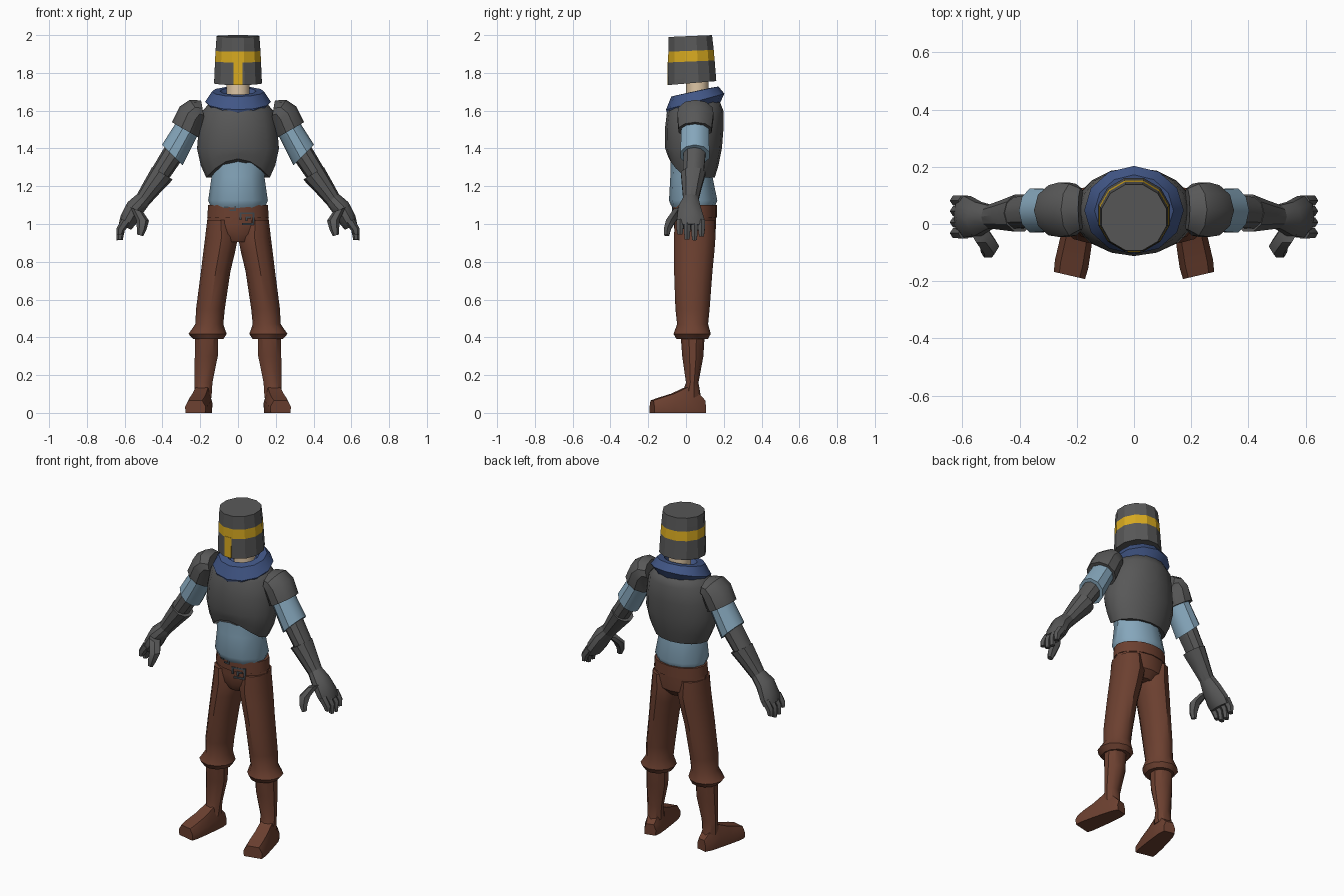
import bpy, bmesh, math
from mathutils import Vector


def mat(name, r, g, b):
    m = bpy.data.materials.new(name)
    lin = [((c / 255 + 0.055) / 1.055) ** 2.4 for c in (r, g, b)]
    m.diffuse_color = (*lin, 1)
    return m


STEEL = mat("dark steel", 88, 88, 88)
BLUE = mat("light blue cloth", 133, 166, 187)
BROWN = mat("brown leather", 108, 64, 48)
GOLD = mat("gold trim", 216, 170, 32)
NAVY = mat("navy scarf", 65, 86, 134)
SKIN = mat("skin", 222, 198, 165)
IRON = mat("buckle iron", 68, 76, 82)


def ring(w, yf, yb, zf, zb=None, cx=0, n=12, off=0.0):
    """Ellipse around z; z runs from zf at the front to zb at the back."""
    zb = zf if zb is None else zb
    c, h = (yf + yb) / 2, (yb - yf) / 2
    pts = []
    for i in range(n):
        t = 2 * math.pi * (i + off) / n
        pts.append(Vector((cx + w * math.sin(t), c - h * math.cos(t),
                           zf + (zb - zf) * (1 - math.cos(t)) / 2)))
    return pts


def limb_ring(x, y, z, deg, rp, ry, n=10):
    """Ellipse across a limb that points outward and down by deg."""
    a = math.radians(deg)
    perp = Vector((math.sin(a), 0, math.cos(a)))
    return [Vector((x, y, z)) + perp * rp * math.cos(2 * math.pi * i / n)
            + Vector((0, ry * math.sin(2 * math.pi * i / n), 0)) for i in range(n)]


def loft(name, rings, mats, mirror=False, bands=None, angle=35):
    """Skin a list of rings, cap both ends; bands gives a material per level."""
    bm = bmesh.new()
    vs = [[bm.verts.new(p) for p in r] for r in rings]
    n = len(vs[0])
    for k in range(len(vs) - 1):
        for i in range(n):
            j = (i + 1) % n
            f = bm.faces.new((vs[k][i], vs[k][j], vs[k + 1][j], vs[k + 1][i]))
            f.material_index = bands[k] if bands else 0
    bm.faces.new(vs[0])
    bm.faces.new(vs[-1])
    bmesh.ops.recalc_face_normals(bm, faces=bm.faces)
    me = bpy.data.meshes.new(name)
    bm.to_mesh(me)
    bm.free()
    for m in mats:
        me.materials.append(m)
    me.shade_smooth()
    me.set_sharp_from_angle(angle=math.radians(angle))
    ob = bpy.data.objects.new(name, me)
    bpy.context.collection.objects.link(ob)
    if mirror:
        ob.modifiers.new("Mirror", 'MIRROR')
    return ob


def limb(name, secs, m, n=10):
    return loft(name, [limb_ring(*s, n=n) for s in secs], [m], mirror=True)


# Helmet: tapered twelve-sided bucket with a gold band
loft("helmet", [ring(.131, -.100, .165, 1.735, 1.757, off=.5),
                ring(.126, -.099, .156, 1.855, 1.866, off=.5),
                ring(.123, -.098, .151, 1.912, 1.922, off=.5),
                ring(.117, -.096, .142, 1.990, 2.000, off=.5)],
     [STEEL, GOLD], bands=[0, 1, 0], angle=25)
# Vertical gold strip down the face
loft("helmet_face_strip",
     [[Vector((x, y + d, z)) for x, d in ((-.023, 0), (.023, 0), (.023, .007), (-.023, .007))]
      for y, z in ((-.099, 1.736), (-.097, 1.858))], [GOLD])

# Neck and scarf
loft("neck", [ring(.062, .0, .12, 1.60), ring(.062, .0, .12, 1.79)], [SKIN])
loft("scarf", [ring(.10, -.06, .15, 1.57, 1.62),
               ring(.132, -.092, .180, 1.557, 1.640),
               ring(.174, -.106, .203, 1.605, 1.690),
               ring(.138, -.078, .172, 1.675, 1.728),
               ring(.095, -.035, .135, 1.685, 1.722),
               ring(.075, -.010, .120, 1.655, 1.690)], [NAVY], angle=28)

# Breastplate with an arched lower front edge
chest = [ring(*s, n=16) for s in ((.168, -.090, .152, 1.245), (.197, -.100, .172, 1.31),
                                  (.217, -.110, .190, 1.40), (.208, -.112, .198, 1.50),
                                  (.188, -.100, .198, 1.60), (.145, -.080, .180, 1.645),
                                  (.10, -.04, .15, 1.66))]
for r, lift in zip(chest, (.10, .06)):
    for i, p in enumerate(r):
        p.z += lift * max(0, math.cos(2 * math.pi * i / 16)) ** 2
loft("breastplate", chest, [STEEL], angle=45)

# Shirt at the waist
loft("shirt", [ring(.145, -.07, .15, 1.085), ring(.148, -.080, .156, 1.10),
               ring(.158, -.090, .166, 1.125), ring(.140, -.083, .140, 1.25),
               ring(.165, -.080, .140, 1.37)], [BLUE])

# Trousers: hips, belt and flared legs
loft("hips", [ring(.155, -.064, .160, 1.10), ring(.165, -.064, .160, 1.0),
              ring(.165, -.060, .155, .945), ring(.09, -.04, .12, .905)], [BROWN])
BELT = (.163, -.070, .164)
loft("belt", [ring(*BELT, 1.035, n=16), ring(.158, -.070, .164, 1.10, n=16)], [BROWN])
LEG = ((1.02, .02, .163, -.058, .152), (.93, .000, .174, -.064, .156),
       (.85, .016, .184, -.064, .150), (.75, .040, .196, -.063, .140),
       (.55, .070, .222, -.056, .125), (.47, .078, .226, -.047, .117),
       (.418, .060, .262, -.066, .131), (.39, .078, .236, -.050, .115))
loft("trouser_leg", [ring((b - a) / 2, yf, yb, z, cx=(a + b) / 2) for z, a, b, yf, yb in LEG],
     [BROWN], mirror=True)


# Buckle: thin plates that follow the belt curve
def belt_plate(name, x0, x1, z0, z1):
    def y(x):
        w, yf, yb = BELT
        return (yf + yb) / 2 - (yb - yf) / 2 * math.sqrt(1 - (x / w) ** 2)
    loft(name, [[Vector((x, y(x) + d, z)) for d, z in ((-.004, z0), (-.004, z1), (.004, z1), (.004, z0))]
                for x in (x0, x1)], [IRON])


for k, box in enumerate(((.008, .088, 1.052, 1.062), (.020, .088, .995, 1.005),
                         (.008, .018, 1.020, 1.062), (.078, .088, .995, 1.062),
                         (.040, .050, 1.015, 1.040), (.040, .070, 1.030, 1.040),
                         (-.075, -.050, 1.085, 1.093), (-.045, -.010, 1.070, 1.078),
                         (-.018, -.010, 1.070, 1.098))):
    belt_plate(f"buckle_piece_{k}", *box)

# Boots: shaft, then a foot turned slightly outward
BOOT = ((.43, .165, .064, -.030, .100), (.30, .168, .064, -.020, .092),
        (.16, .183, .050, .000, .066), (.08, .184, .046, -.030, .080))
loft("boot_shaft", [ring(w, yf, yb, z, cx=cx, n=10) for z, cx, w, yf, yb in BOOT],
     [BROWN], mirror=True)
turn = math.radians(13)
side = Vector((math.cos(turn), math.sin(turn), 0))
foot = []
for y, hw, h in ((.098, .034, .065), (.06, .046, .105), (.0, .052, .135),
                 (-.07, .057, .102), (-.14, .060, .080), (-.180, .056, .066)):
    c = Vector((.182 - (y - .05) * .19, y, 0))
    foot.append([c + side * hw * s + Vector((0, 0, h * t)) for s, t in
                 ((-.95, 0), (.95, 0), (1, .5), (.65, 1), (-.65, 1), (-1, .5))])
loft("boot_foot", foot, [BROWN], mirror=True, angle=40)

# Arms
limb("pauldron", ((.185, .052, 1.595, 10, .060, .075), (.215, .050, 1.600, 35, .070, .095),
                  (.245, .050, 1.570, 50, .082, .100), (.277, .048, 1.497, 60, .084, .092)), STEEL)
limb("sleeve", ((.255, .048, 1.530, 55, .065, .075), (.348, .047, 1.365, 45, .077, .081)), BLUE)
limb("forearm", ((.335, .045, 1.385, 50, .058, .062), (.425, .038, 1.245, 55, .052, .056)), STEEL)
limb("gauntlet_cuff", ((.400, .038, 1.268, 59, .064, .068), (.455, .031, 1.195, 55, .052, .054),
                       (.508, .025, 1.122, 51, .041, .041)), STEEL)

# Hands: palm, four fingers and a thumb
limb("palm", ((.500, .025, 1.133, 51, .042, .042), (.545, .018, 1.085, 53, .050, .062),
              (.582, .025, 1.020, 60, .046, .076), (.598, .028, .985, 65, .036, .070)), STEEL)
for k, (y, tip) in enumerate(((-.032, .945), (.006, .918), (.045, .915), (.082, .935))):
    limb(f"finger_{k}", ((.592, y, 1.015, 60, .026, .021), (.622, y, .970, 75, .023, .020),
                         (.626, y, tip, 95, .016, .015)), STEEL, n=6)
limb("thumb", ((.535, -.035, 1.075, 70, .036, .034), (.505, -.078, 1.020, 85, .034, .032),
               (.510, -.098, .975, 80, .026, .022), (.518, -.102, .940, 75, .016, .015)), STEEL, n=6)
